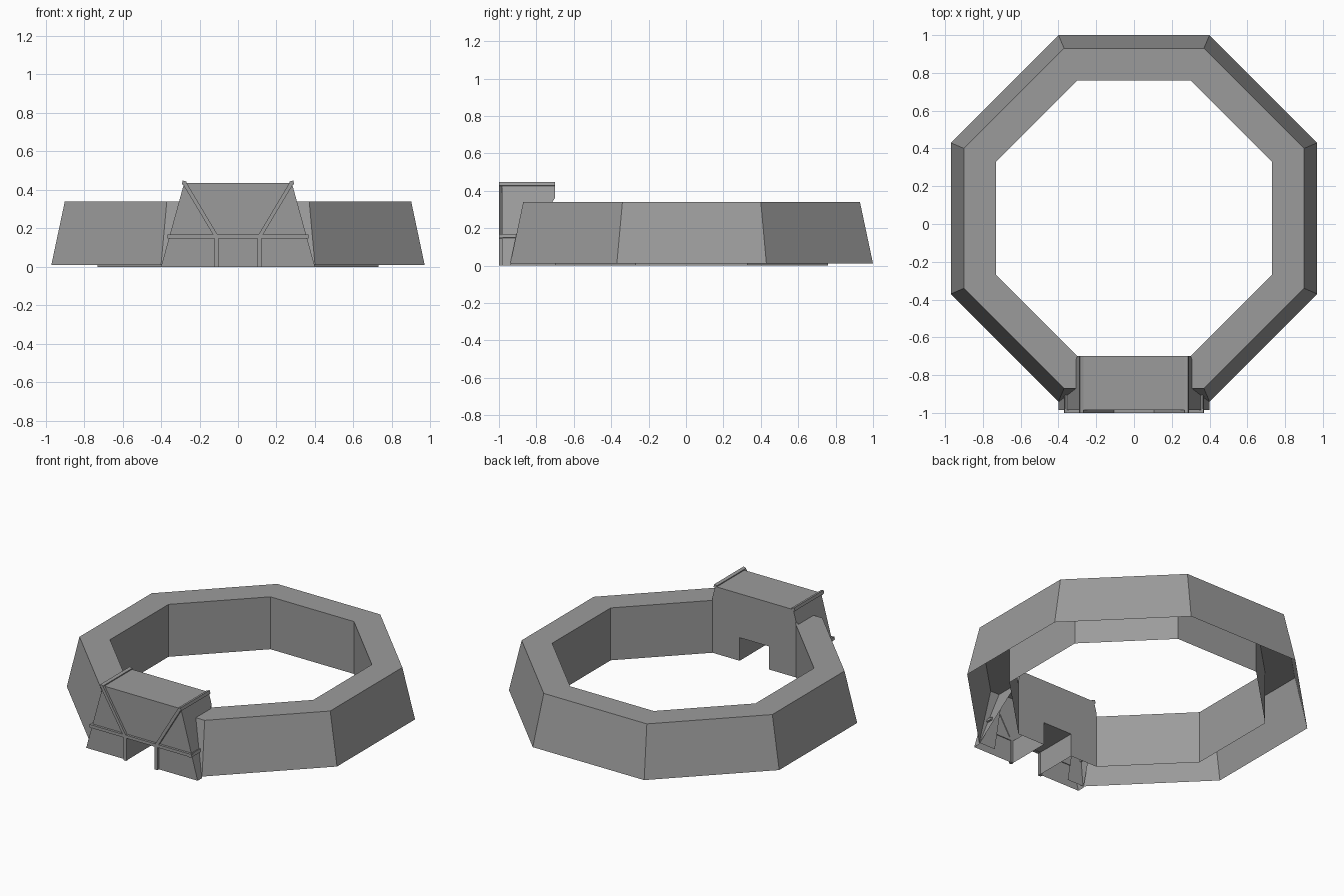
import bpy
import bmesh
from mathutils import Matrix, Vector

cube = bpy.data.objects.get("Cube")
if cube:
    bpy.data.objects.remove(cube)

# Single grey material
grey = bpy.data.materials.new("stone_grey")
grey.use_nodes = True
COLOUR = (0.33, 0.33, 0.33, 1)
grey.diffuse_color = COLOUR
bsdf = next(n for n in grey.node_tree.nodes if n.type == 'BSDF_PRINCIPLED')
bsdf.inputs["Base Color"].default_value = COLOUR
bsdf.inputs["Roughness"].default_value = 0.8


def finish(bm, name):
    bmesh.ops.remove_doubles(bm, verts=bm.verts, dist=0.0005)
    bmesh.ops.recalc_face_normals(bm, faces=bm.faces)
    mesh = bpy.data.meshes.new(name)
    bm.to_mesh(mesh)
    bm.free()
    mesh.materials.append(grey)
    obj = bpy.data.objects.new(name, mesh)
    bpy.context.collection.objects.link(obj)
    return obj


def face(bm, points):
    return bm.faces.new([bm.verts.new(p) for p in points])


# Octagonal wall: sloped outside, flat top, upright inside, hollow below
CENTRE_Y = 0.03


def octagon(reach, half, z):
    """Eight corners, starting at the front right and ending at the front left."""
    quarter = [(half, reach), (reach, half)]
    right = [(-x, -y) for x, y in quarter] + [(-x, y) for x, y in quarter[::-1]]
    points = right + [(-x, y) for x, y in right[::-1]]
    return [Vector((x, y + CENTRE_Y, z)) for x, y in points]


rings = [octagon(0.97, 0.40, 0.01), octagon(0.90, 0.37, 0.34),
         octagon(0.73, 0.30, 0.34), octagon(0.73, 0.30, 0.0)]
bm = bmesh.new()
for low, high in zip(rings, rings[1:]):
    for i in range(7):
        face(bm, [low[i], low[i + 1], high[i + 1], high[i]])
# Short returns that run into the gatehouse
for low, high in zip(rings[:2], rings[1:3]):
    for i in (0, 7):
        inner = [Vector((p.x * 0.28 / abs(p.x), p.y, p.z)) for p in (high[i], low[i])]
        face(bm, [low[i], high[i]] + inner)
finish(bm, "octagonal_wall")

# Gatehouse: leaning sides and an open passage through the middle
FRONT, BACK, TOP = -0.985, -0.70, 0.435
BASE, ROOF = 0.40, 0.28
DOOR, LINTEL = 0.105, 0.15
NECK = 0.30
NECK_Z = TOP * (BASE - NECK) / (BASE - ROOF)


def mirrored(half, y):
    """Closed outline from the right half of a profile."""
    return [(x, y, z) for x, z in half] + [(-x, y, z) for x, z in half[::-1]]


opening = [(DOOR, LINTEL), (DOOR, 0)]
bm = bmesh.new()
face(bm, mirrored(opening + [(BASE, 0), (ROOF, TOP)], FRONT))
face(bm, mirrored(opening + [(NECK, 0), (NECK, NECK_Z), (ROOF, TOP)], BACK))
for width, z in ((ROOF, TOP), (DOOR, LINTEL)):
    face(bm, [(-width, FRONT, z), (width, FRONT, z), (width, BACK, z), (-width, BACK, z)])
for s in (-1, 1):
    face(bm, [(s * BASE, FRONT, 0), (s * ROOF, FRONT, TOP), (s * ROOF, BACK, TOP),
              (s * NECK, BACK, NECK_Z), (s * BASE, -0.94, 0)])
    face(bm, [(s * DOOR, FRONT, 0), (s * DOOR, BACK, 0),
              (s * DOOR, BACK, LINTEL), (s * DOOR, FRONT, LINTEL)])
finish(bm, "gatehouse")


# Square trim beams
def beam(name, start, end, size=0.02):
    start, end = Vector(start), Vector(end)
    along = (end - start).normalized()
    side = Vector((0, 1, 0))
    if abs(along.dot(side)) > 0.9:
        lean = BASE - ROOF if start.x < 0 else ROOF - BASE
        side = Vector((lean, 0, TOP)).normalized()
    axes = Matrix((along, side, along.cross(side))).transposed().to_4x4()
    scale = Matrix.Diagonal(((end - start).length, size, size, 1))
    bm = bmesh.new()
    bmesh.ops.create_cube(bm, size=1, matrix=Matrix.Translation((start + end) / 2) @ axes @ scale)
    return finish(bm, name)


TRIM_Y, BAND_Z = -0.99, 0.157
beam("front_band", (-0.367, TRIM_Y, BAND_Z), (0.367, TRIM_Y, BAND_Z))
for s, label in ((-1, "right"), (1, "left")):
    beam(label + "_door_post", (s * 0.112, TRIM_Y, 0), (s * 0.112, TRIM_Y, BAND_Z))
    beam(label + "_diagonal_brace", (s * 0.112, TRIM_Y, BAND_Z), (s * 0.278, TRIM_Y, 0.435))
    beam(label + "_side_band", (s * 0.357, -1, BAND_Z), (s * 0.357, -0.87, BAND_Z))
    beam(label + "_roof_edge", (s * 0.28, -1, 0.436), (s * 0.28, -0.70, 0.436))
